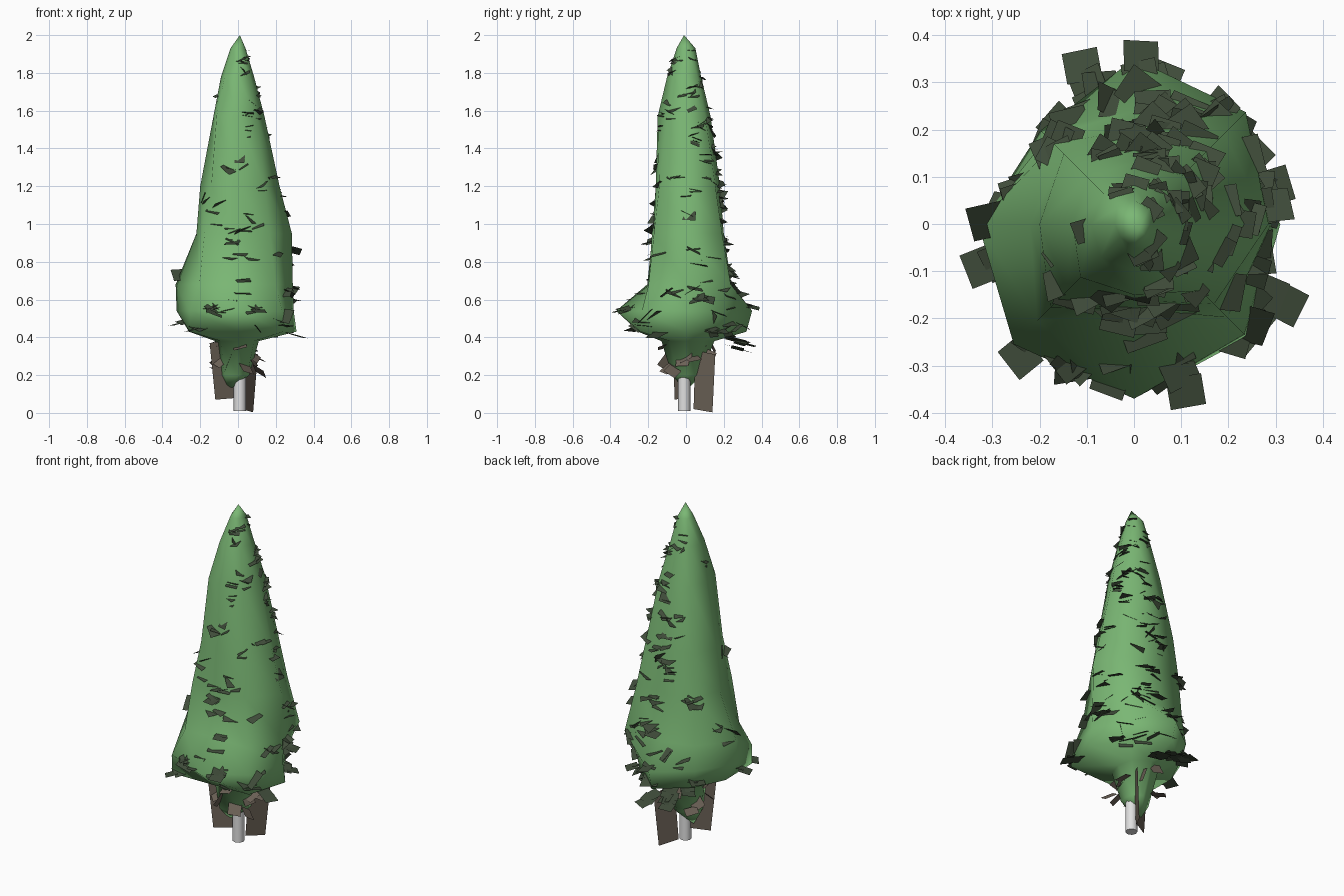
import bpy, math, random
from mathutils import Vector, Matrix, Euler

if "Cube" in bpy.data.objects:
    bpy.data.objects.remove(bpy.data.objects["Cube"])

random.seed(5)

def material(name, rgb):
    m = bpy.data.materials.new(name)
    m.diffuse_color = (*rgb, 1)
    m.use_nodes = True
    m.node_tree.nodes["Principled BSDF"].inputs["Base Color"].default_value = m.diffuse_color
    return m

GREEN = material("leaf green", (0.195, 0.475, 0.175))
DARK = material("dark needles", (0.05, 0.072, 0.042))
BROWN = material("dry twig brown", (0.15, 0.122, 0.095))
GREY = material("trunk grey", (0.75, 0.75, 0.75))

def make(name, verts, faces, mat):
    me = bpy.data.meshes.new(name)
    me.from_pydata([tuple(v) for v in verts], [], faces)
    me.materials.append(mat)
    ob = bpy.data.objects.new(name, me)
    bpy.context.collection.objects.link(ob)
    return ob

def smooth(ob, degrees):
    bpy.ops.object.select_all(action='DESELECT')
    ob.select_set(True)
    bpy.context.view_layer.objects.active = ob
    bpy.ops.object.shade_smooth_by_angle(angle=math.radians(degrees))

# Foliage body: height, then radius toward E, NE, N, NW, W, SW, S, SE
RINGS = [
    (1.93, .04, .045, .05, .05, .04, .04, .05, .045),
    (1.78, .085, .085, .08, .09, .09, .10, .10, .09),
    (1.57, .14, .145, .13, .14, .13, .16, .15, .14),
    (1.20, .22, .22, .18, .21, .20, .20, .16, .20),
    (0.95, .285, .27, .20, .24, .22, .25, .18, .24),
    (0.68, .29, .335, .24, .26, .33, .29, .19, .28),
    (0.54, .295, .27, .35, .28, .325, .36, .37, .33),
    (0.43, .31, .25, .32, .25, .26, .36, .25, .34),
    (0.38, .11, .13, .15, .13, .12, .13, .13, .12),
    (0.20, .06, .07, .08, .07, .10, .10, .075, .07),
]
N = 8
verts, faces = [Vector((0.01, -0.01, 2.0))], []
for z, *radii in RINGS:
    for i, r in enumerate(radii):
        a = math.tau * i / N
        verts.append(Vector((r * math.cos(a), r * math.sin(a), z)))
faces += [(0, 1 + i, 1 + (i + 1) % N) for i in range(N)]
for k in range(len(RINGS) - 1):
    for i in range(N):
        a, b = 1 + k * N + i, 1 + k * N + (i + 1) % N
        faces.append((a, a + N, b + N, b))
# the body closes to a low tip beside the trunk
verts.append(Vector((-0.05, 0.0, 0.115)))
last = 1 + (len(RINGS) - 1) * N
tail = len(verts) - 1
faces += [(last + (i + 1) % N, last + i, tail) for i in range(N)]
smooth(make("foliage_body", verts, faces, GREEN), 85)

# Trunk
bpy.ops.mesh.primitive_cylinder_add(vertices=8, radius=0.033, depth=0.4, location=(0.01, -0.01, 0.21))
trunk = bpy.context.object
trunk.name = "trunk"
trunk.data.materials.append(GREY)
smooth(trunk, 50)

def radius(z, ang):
    """Body radius at a height and angle, along straight chords between ring corners."""
    t = (ang % math.tau) / math.tau * N
    i, f = int(t) % N, t % 1
    w = math.tau / N
    def at(ring):
        p, q = ring[1 + i], ring[1 + (i + 1) % N]
        return p * q * math.sin(w) / (p * math.sin(f * w) + q * math.sin((1 - f) * w))
    for hi, lo in zip(RINGS, RINGS[1:]):
        if hi[0] >= z >= lo[0]:
            s = (hi[0] - z) / (hi[0] - lo[0])
            return at(hi) * (1 - s) + at(lo) * s
    return at(RINGS[0])

def card(vs, fs, pos, sx, sy, rot):
    m = Matrix.Translation(pos) @ rot.to_matrix().to_4x4()
    b = len(vs)
    vs += [m @ Vector((x * sx, y * sy, 0)) for x, y in ((-1, -1), (1, -1), (1, 1), (-1, 1))]
    fs.append((b, b + 1, b + 2, b + 3))

# Needle sprays: small clusters of tilted cards poking through the body
vs, fs = [], []
CLUSTERS = 92
for n in range(CLUSTERS):
    zc = 0.44 + 1.48 * (n / CLUSTERS) ** 1.25
    pick = random.random()
    if pick < 0.48:
        ac = math.radians(random.gauss(50, 42))
    elif pick < 0.74:
        ac = math.radians(random.gauss(-75, 22))
    else:
        ac = random.uniform(0, math.tau)
    k = 0.5 + 0.5 * (2 - zc) / 1.5
    for j in range(random.choice((1, 2, 2, 3))):
        z = min(1.95, max(.43, zc + random.uniform(-.025, .025)))
        ang = ac + random.uniform(-.2, .2)
        r = radius(z, ang) - random.uniform(-0.005, 0.025) * k
        s = random.uniform(0.03, 0.047) * k
        rot = Euler((random.gauss(0, .35), random.gauss(.3, .35), ang + random.uniform(-.6, .6)))
        card(vs, fs, Vector((r * math.cos(ang), r * math.sin(ang), z)), s, s * 1.1, rot)
# larger sprays at the branch ends
ENDS = [(-.325, -.09, .47), (.325, -.17, .405), (.015, .355, .56), (-.11, .335, .36),
        (.11, -.355, .54), (.30, .04, .86), (.25, .15, .43), (-.24, -.28, .44),
        (-.16, .21, .41), (-.07, .29, .38), (.04, .25, .72), (.06, .31, .33), (-.05, -.33, .55),
        (.30, .08, .6), (.03, -.2, .7), (-.03, -.2, .9)]
for x, y, z in ENDS:
    for j in range(3):
        rot = Euler((random.gauss(0, .2), .25, math.atan2(y, x) + random.uniform(-.25, .25)))
        card(vs, fs, Vector((x * (1 - .12 * j), y * (1 - .12 * j), z + .012 * j)), .034, .038, rot)
make("needle_sprays", vs, fs, DARK)

# Dry twigs: two upright plates by the trunk and small tilted cards
vs = [Vector(p) for p in (
    (-.12, -.06, .07), (0, 0, .08), (-.02, 0, .39), (-.15, -.07, .37),
    (.02, .04, .02), (.08, .14, .003), (.105, .155, .31), (.04, .05, .33))]
fs = [(0, 1, 2, 3), (4, 5, 6, 7)]
for n in range(14):
    a = n * 2.4
    r = random.uniform(.07, .15)
    z = random.uniform(.22, .37)
    rot = Euler((random.gauss(0, .4), random.gauss(.6, .3), a))
    card(vs, fs, Vector((r * math.cos(a), r * math.sin(a), z)), .038, .036, rot)
make("dry_twigs", vs, fs, BROWN)
